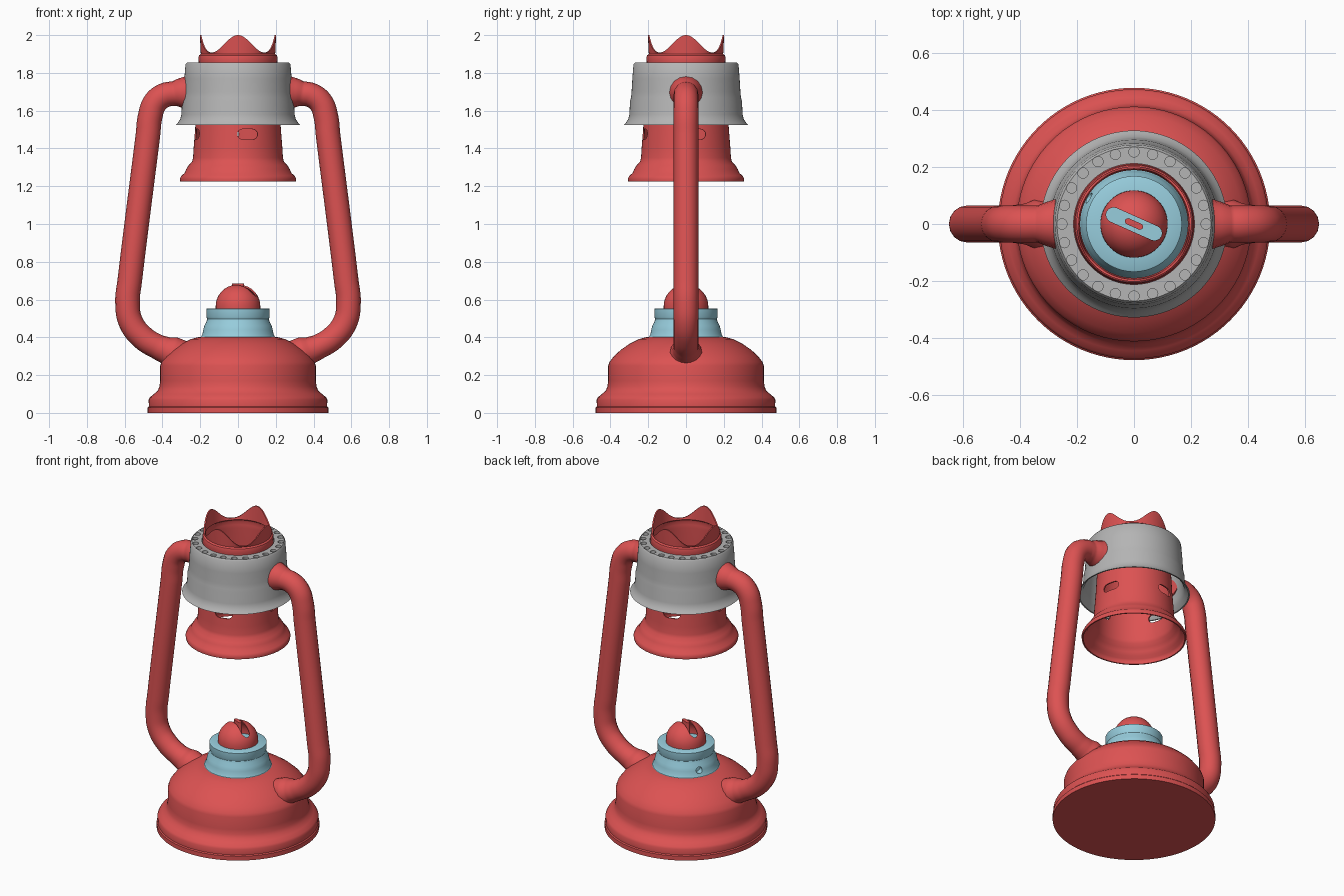
import bpy, bmesh, math
from mathutils import Matrix, Vector

if "Cube" in bpy.data.objects:
    bpy.data.objects.remove(bpy.data.objects["Cube"])


def material(name, col):
    m = bpy.data.materials.new(name)
    m.diffuse_color = (*col, 1)
    m.use_nodes = True
    m.node_tree.nodes["Principled BSDF"].inputs["Base Color"].default_value = m.diffuse_color
    return m


RED = material("lantern red", (0.72, 0.085, 0.085))
BLUE = material("pale blue", (0.31, 0.61, 0.72))
GREY = material("metal grey", (0.46, 0.46, 0.46))


def finish(name, bm, mat, angle=35):
    bmesh.ops.recalc_face_normals(bm, faces=bm.faces)
    me = bpy.data.meshes.new(name)
    bm.to_mesh(me)
    bm.free()
    ob = bpy.data.objects.new(name, me)
    bpy.context.collection.objects.link(ob)
    if mat:
        me.materials.append(mat)
    smooth(ob, angle)
    return ob


def smooth(ob, angle=35):
    bpy.ops.object.select_all(action='DESELECT')
    ob.select_set(True)
    bpy.context.view_layer.objects.active = ob
    bpy.ops.object.shade_smooth_by_angle(angle=math.radians(angle))


def lathe(pts, n=96, loop=False):
    """Spin (r, z) points around z; loop joins last point to first, else ends are capped."""
    bm = bmesh.new()
    rings = [[bm.verts.new((r * math.cos(2 * math.pi * i / n), r * math.sin(2 * math.pi * i / n), z))
              for i in range(n)] for r, z in pts]
    pairs = list(zip(rings, rings[1:]))
    if loop:
        pairs.append((rings[-1], rings[0]))
    else:
        bm.faces.new(rings[0])
        bm.faces.new(rings[-1])
    for a, b in pairs:
        for i in range(n):
            j = (i + 1) % n
            bm.faces.new((a[i], a[j], b[j], b[i]))
    return bm


def shell(pts, t):
    """Closed thin-wall profile."""
    return pts + [(r - t, z) for r, z in reversed(pts)]


def cut(ob, bm):
    cutter = finish("cutter", bm, None)
    cutter.hide_render = True
    mod = ob.modifiers.new("cut", 'BOOLEAN')
    mod.object = cutter
    mod.solver = 'EXACT'
    bpy.context.view_layer.objects.active = ob
    bpy.ops.object.modifier_apply(modifier=mod.name)
    bpy.data.objects.remove(cutter)
    smooth(ob)


def slot_prism(bm, half, r, depth, mat):
    """Stadium prism: long axis local x, extruded along local z."""
    loop = []
    for s in (1, -1):
        for k in range(9):
            a = -math.pi / 2 + math.pi * k / 8
            loop.append((s * ((half - r) + r * math.cos(a)), s * r * math.sin(a)))
    bot = [bm.verts.new(mat @ Vector((x, y, 0))) for x, y in loop]
    top = [bm.verts.new(mat @ Vector((x, y, depth))) for x, y in loop]
    bm.faces.new(bot)
    bm.faces.new(top)
    for i in range(len(loop)):
        j = (i + 1) % len(loop)
        bm.faces.new((bot[i], bot[j], top[j], top[i]))


# Fuel tank with stepped foot and domed top
finish("fuel_tank", lathe([
    (0.478, 0), (0.478, 0.028), (0.472, 0.034), (0.473, 0.07), (0.466, 0.083), (0.445, 0.1),
    (0.425, 0.118), (0.416, 0.14), (0.412, 0.17), (0.412, 0.25), (0.405, 0.27), (0.382, 0.3),
    (0.345, 0.334), (0.3, 0.365), (0.25, 0.39), (0.215, 0.4), (0.17, 0.405)]), RED)

# Burner collar, with a small hole for the winder at the back left
collar = finish("burner_collar", lathe([
    (0.215, 0.395), (0.196, 0.403), (0.188, 0.418), (0.184, 0.44), (0.178, 0.462), (0.167, 0.482),
    (0.163, 0.497), (0.168, 0.51), (0.168, 0.55), (0.163, 0.553), (0.09, 0.553)]), BLUE)
bm = bmesh.new()
ang = math.radians(150)
bmesh.ops.create_cone(bm, cap_ends=True, segments=20, radius1=0.02, radius2=0.02, depth=0.1,
                      matrix=Matrix.Translation((0.2 * math.cos(ang), 0.2 * math.sin(ang), 0.44))
                      @ Matrix.Rotation(ang, 4, 'Z') @ Matrix.Rotation(math.pi / 2, 4, 'Y'))
cut(collar, bm)

# Burner dome with flame slot
arc = [(0.118, 0.55), (0.118, 0.565)] + [
    (0.118 * math.cos(a), 0.565 + 0.115 * math.sin(a))
    for a in [math.pi / 2 * k / 12 for k in range(1, 12)]] + [(0.004, 0.68)]
inner = [(max(r * 0.93, 0.003), 0.55 + (z - 0.55) * 0.93) for r, z in reversed(arc)]
bm = lathe(arc + inner[1:], 64, loop=False)
bm.free()
dome = finish("burner_dome", lathe(arc + inner, 64, loop=True), RED)
turn = Matrix.Rotation(math.radians(-24), 4, 'Z')
bm = bmesh.new()
slot_prism(bm, 0.105, 0.026, 0.2, Matrix.Translation((0, 0, 0.57)) @ turn)
cut(dome, bm)

# Wick
bm = bmesh.new()
slot_prism(bm, 0.034, 0.011, 0.145, Matrix.Translation((0, 0, 0.54)) @ turn)
finish("wick", bm, RED)

# Chimney: open tube with flared skirt and wavy crown
chimney_pts = [(0.306, 1.225), (0.308, 1.24), (0.3, 1.256), (0.284, 1.268), (0.274, 1.29), (0.262, 1.31),
               (0.243, 1.33), (0.238, 1.35), (0.235, 1.4), (0.225, 1.53), (0.208, 1.84), (0.208, 1.862),
               (0.21, 1.88), (0.206, 1.893), (0.197, 1.9), (0.202, 1.955)]
bm = lathe(shell(chimney_pts, 0.008), 128, loop=True)
for v in bm.verts:
    if v.co.z > 1.95:
        c = math.cos(4 * math.atan2(v.co.y, v.co.x))
        v.co.z = 1.908 + 0.092 * ((1 + c) / 2) ** 1.2
chimney = finish("chimney", bm, RED)
bm = bmesh.new()
for k in range(4):
    slot_prism(bm, 0.055, 0.027, 0.2,
               Matrix.Rotation(math.radians(13 + 90 * k), 4, 'Z') @ Matrix.Translation((0.12, 0, 1.475))
               @ Matrix(((0, 0, 1, 0), (1, 0, 0, 0), (0, 1, 0, 0), (0, 0, 0, 1))))
cut(chimney, bm)

# Grey hood with a ring of round pits in its top
hood = finish("hood", lathe([
    (0.328, 1.525), (0.318, 1.537), (0.306, 1.555), (0.3, 1.58), (0.296, 1.65), (0.291, 1.67),
    (0.288, 1.7), (0.284, 1.77), (0.278, 1.845), (0.27, 1.855), (0.212, 1.855), (0.212, 1.825),
    (0.268, 1.825), (0.278, 1.7), (0.288, 1.58), (0.297, 1.55), (0.32, 1.525)], 96, loop=True), GREY)
bm = bmesh.new()
for k in range(24):
    a = math.radians(15 * k)
    bmesh.ops.create_cone(bm, cap_ends=True, segments=20, radius1=0.018, radius2=0.018, depth=0.03,
                          matrix=Matrix.Translation((0.253 * math.cos(a), 0.253 * math.sin(a), 1.855)))
cut(hood, bm)

# Side tubes: one swept curve with flared ends, mirrored across x
path = [(0.275, 1.695, 1.35), (0.305, 1.694, 1.2), (0.34, 1.69, 1), (0.385, 1.683, 1), (0.437, 1.645, 1),
        (0.465, 1.57, 1), (0.477, 1.47, 1), (0.573, 0.7, 1), (0.585, 0.585, 1), (0.567, 0.48, 1),
        (0.5, 0.395, 1), (0.43, 0.352, 1), (0.385, 0.333, 1.1), (0.35, 0.32, 1.3), (0.3, 0.3, 1.3)]
cu = bpy.data.curves.new("side_tube", 'CURVE')
cu.dimensions = '3D'
cu.bevel_depth = 0.065
cu.bevel_resolution = 6
cu.resolution_u = 6
cu.use_fill_caps = True
sp = cu.splines.new('BEZIER')
sp.bezier_points.add(len(path) - 1)
for p, (x, z, r) in zip(sp.bezier_points, path):
    p.co = (x, 0, z)
    p.radius = r
    p.handle_left_type = p.handle_right_type = 'AUTO'
tube = bpy.data.objects.new("side_tubes", cu)
bpy.context.collection.objects.link(tube)
cu.materials.append(RED)
bpy.ops.object.select_all(action='DESELECT')
tube.select_set(True)
bpy.context.view_layer.objects.active = tube
bpy.ops.object.convert(target='MESH')
tube = bpy.context.view_layer.objects.active
mir = tube.modifiers.new("mirror", 'MIRROR')
mir.use_mirror_merge = False
smooth(tube, 40)
